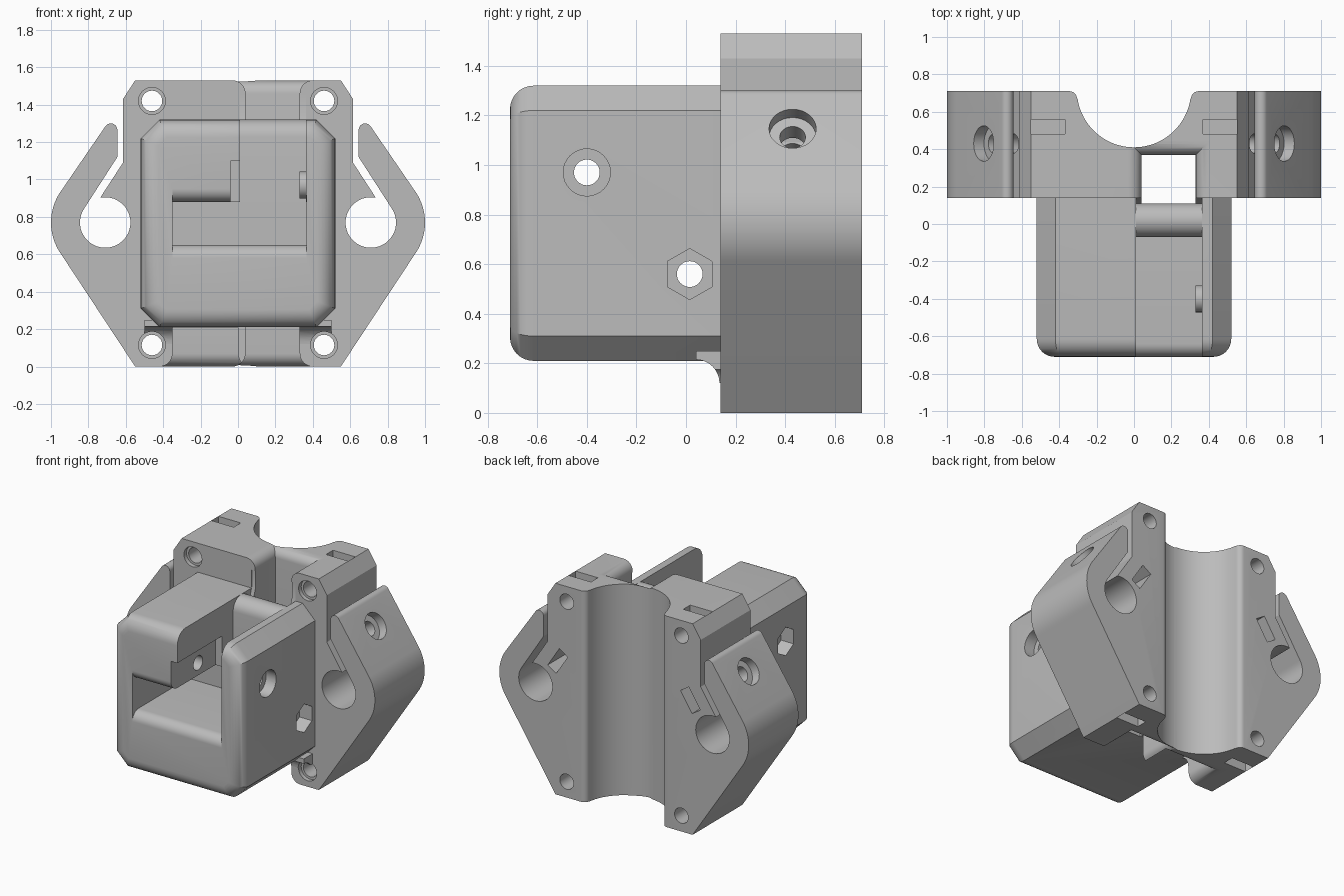
import bpy, bmesh, math
from mathutils import Vector

cube = bpy.data.objects.get("Cube")
if cube:
    bpy.data.objects.remove(cube, do_unlink=True)

grey = bpy.data.materials.new("plain_grey")
grey.use_nodes = True
GREY = (0.5, 0.5, 0.5, 1)
grey.diffuse_color = GREY
grey.node_tree.nodes["Principled BSDF"].inputs["Base Color"].default_value = GREY


def finish(name, bm):
    bmesh.ops.recalc_face_normals(bm, faces=bm.faces)
    mesh = bpy.data.meshes.new(name)
    bm.to_mesh(mesh)
    bm.free()
    mesh.materials.append(grey)
    ob = bpy.data.objects.new(name, mesh)
    bpy.context.collection.objects.link(ob)
    return ob


def arc(cx, cy, r, a0, a1, n=16):
    angles = [math.radians(a0 + (a1 - a0) * i / n) for i in range(n + 1)]
    return [(cx + r * math.cos(a), cy + r * math.sin(a)) for a in angles]


def prism(name, pts, axis, lo, hi):
    """Extrude a flat outline along one axis."""
    place = {"x": lambda p: (lo, *p), "y": lambda p: (p[0], lo, p[1]),
             "z": lambda p: (*p, lo)}[axis]
    bm = bmesh.new()
    face = bm.faces.new([bm.verts.new(place(p)) for p in pts])
    out = bmesh.ops.extrude_face_region(bm, geom=[face])["geom"]
    shift = Vector([(hi - lo) * (axis == a) for a in "xyz"])
    bmesh.ops.translate(bm, vec=shift, verts=[v for v in out if isinstance(v, bmesh.types.BMVert)])
    return finish(name, bm)


def rod(name, p, q, r, n=32):
    """Cylinder or hexagonal bar between two points."""
    p, q = Vector(p), Vector(q)
    bm = bmesh.new()
    bmesh.ops.create_cone(bm, cap_ends=True, segments=n, radius1=r, radius2=r, depth=(q - p).length)
    bm.transform((q - p).to_track_quat("Z", "Y").to_matrix().to_4x4())
    bmesh.ops.translate(bm, vec=(p + q) / 2, verts=bm.verts)
    return finish(name, bm)


def rect(x0, x1, y0, y1):
    return [(x0, y0), (x1, y0), (x1, y1), (x0, y1)]


def flared(name, x0, x1, y0, y1, levels):
    """Loft of rectangles whose mouth widens by the given amount at each height."""
    bm = bmesh.new()
    rings = [[bm.verts.new((x, y, z)) for x, y in rect(x0 - o, x1 + o, y0, y1 + o)]
             for z, o in levels]
    for a, b in zip(rings, rings[1:]):
        for i in range(4):
            bm.faces.new((a[i], a[(i + 1) % 4], b[(i + 1) % 4], b[i]))
    bm.faces.new(rings[0])
    bm.faces.new(rings[-1])
    return finish(name, bm)


def combine(target, tools, operation):
    for tool in tools:
        tool.hide_render = True
        mod = target.modifiers.new(tool.name, "BOOLEAN")
        mod.operation, mod.solver, mod.object = operation, "EXACT", tool
    graph = bpy.context.evaluated_depsgraph_get()
    mesh = bpy.data.meshes.new_from_object(target.evaluated_get(graph))
    target.modifiers.clear()
    target.data = mesh
    for tool in tools:
        bpy.data.objects.remove(tool, do_unlink=True)


# Back plate outline: sloped flank, spring clip, rod hole, shoulder
TOP, FRONT, BACK = 1.53, 0.14, 0.71
half = [(0.55, 0)] + arc(0.71, 0.77, 0.29, -33, 33)
half += arc(0.68, 1.265, 0.035, 33, 180, 10) + [(0.645, 1.12)]
half += arc(0.71, 0.77, 0.135, 33, -281.5, 40)
half += [(0.615, 1.09), (0.615, 1.43), (0.55, TOP)]
body = prism("carriage_body", half + [(-x, z) for x, z in reversed(half)], "y", FRONT, BACK)

# Front housing: chamfered sides and rounded front rim
bm = bmesh.new()
c, w, lo, hi = 0.1, 0.52, 0.21, 1.32
ring = [(w - c, lo), (w, lo + c), (w, hi - c), (w - c, hi)]
ring += [(-x, z) for x, z in reversed(ring)]
face = bm.faces.new([bm.verts.new((x, 0.3, z)) for x, z in ring])
out = bmesh.ops.extrude_face_region(bm, geom=[face])["geom"]
bmesh.ops.translate(bm, vec=(0, -1.01, 0), verts=[v for v in out if isinstance(v, bmesh.types.BMVert)])
rim = [e for e in bm.edges if all(v.co.y < 0 for v in e.verts)]
bmesh.ops.bevel(bm, geom=rim, offset=0.095, segments=8, profile=0.5, affect="EDGES")
housing = finish("housing", bm)

# Gussets under the housing
gusset = [(0.2, 0.12)] + arc(0.04, 0.12, 0.095, 0, 90, 8) + [(0.04, 0.25), (0.2, 0.25)]
gussets = [prism("gusset", gusset, "x", a, b) for a, b in ((-0.5, -0.35), (0.33, 0.5))]
combine(body, [housing] + gussets, "UNION")

cuts = []

# Vertical half-round channel in the back, with softened lips
channel = [(-0.36, 0.8), (-0.36, BACK + 0.001)] + arc(-0.345, 0.67, 0.04, 90, 0, 6)
channel += arc(0, 0.715, 0.305, 188, 352, 40)
channel += arc(0.345, 0.67, 0.04, 180, 90, 6) + [(0.36, BACK + 0.001), (0.36, 0.8)]
cuts.append(prism("channel_cutter", channel, "z", -0.1, 1.7))

# Vertical belt slot with flared mouths
R = 0.07
mouth = [(R * (1 - math.sin(a)), R * (1 - math.cos(a)))
         for a in [math.radians(90 * i / 8) for i in range(9)]]
bottom = [(-0.1, R)] + [(z, o) for z, o in [(d, R - R * math.sqrt(1 - (1 - d / R) ** 2))
                                           for d, _ in reversed(mouth)]]
top = [(TOP - z, o) for z, o in reversed(bottom)]
cuts.append(flared("slot_cutter", 0.04, 0.33, 0.11, 0.37, bottom + top))
cuts.append(flared("lower_recess_cutter", -0.35, 0.0, 0.105, 0.33, bottom + [(0.209, 0)]))

# Housing cavity with rounded front lips
cavity = [(-0.07, 0.88), (-0.07, 0.65)] + arc(-0.64, 0.58, 0.07, 90, 180, 8)
cavity += [(-0.8, 0.58), (-0.8, 0.95)] + arc(-0.64, 0.95, 0.07, 180, 270, 8)
cuts.append(prism("cavity_cutter", cavity, "x", -0.35, 0.365))

# Open top slot ending at a round-topped rear wall
slot = [(-0.8, 0.7), (-0.0705, 0.7)] + arc(0.02, 1.23, 0.09, 180, 0)
slot += [(0.11, 1.23), (0.145, 1.33), (0.145, 1.45), (-0.8, 1.45)]
slot.remove((0.11, 1.23))
cuts.append(prism("top_slot_cutter", slot, "x", 0.01, 0.3645))
cuts.append(prism("corner_notch_cutter", rect(-0.8, -0.2, 0.8, 1.1), "x", -0.04, 0.1))

for s in (-1, 1):
    # Mounting screws and their nut slots
    for z, z0, z1 in ((1.42, 1.33, 1.7), (0.115, -0.1, 0.2)):
        x = 0.46 * s
        cuts.append(rod("screw_cutter", (x, 0, z), (x, 0.9, z), 0.055))
        cuts.append(rod("recess_cutter", (x, 0.0, z), (x, 0.17, z), 0.072))
        cuts.append(prism("nut_slot_cutter", rect(x - 0.09, x + 0.09, 0.48, 0.56), "z", z0, z1))
    # Clamping screw square to the clip's upper slope
    n = Vector((0.839 * s, 0, 0.545))
    t = Vector((-0.545 * s, 0, 0.839))
    p = Vector((0.809 * s, 0.43, 1.15))
    cuts.append(rod("clamp_screw_cutter", p + n * 0.1, p - n * 0.42, 0.052))
    cuts.append(rod("clamp_head_cutter", p + n * 0.1, p - n * 0.07, 0.095))
    m = p - n * 0.33
    corners = [m + n * a + t * b for a, b in ((-.04, -.085), (.04, -.085), (.04, .085), (-.04, .085))]
    cuts.append(prism("clamp_nut_cutter", [(v.x, v.z) for v in corners], "y", 0.34, 0.8))

# Cross screws through the housing: round head on one side, nut on the other
for y, z, head in ((-0.4, 0.97, 1), (0.015, 0.56, -1)):
    cuts.append(rod("cross_screw_cutter", (-0.7, y, z), (0.7, y, z), 0.052))
    cuts.append(rod("cross_head_cutter", (0.7 * head, y, z), (0.44 * head, y, z), 0.095))
    hexagon = arc(y, z, 0.103, 30, 330, 5)
    ends = sorted((-0.7 * head, -0.42 * head))
    cuts.append(prism("cross_nut_cutter", hexagon, "x", *ends))
combine(body, cuts, "DIFFERENCE")

# Spacer boss inside the slot wall
boss = rod("spacer_boss", (0.33, -0.4, 0.97), (0.38, -0.4, 0.97), 0.072)
combine(boss, [rod("boss_cutter", (0.3, -0.4, 0.97), (0.42, -0.4, 0.97), 0.052)], "DIFFERENCE")

for ob in (body, boss):
    bpy.ops.object.select_all(action="DESELECT")
    ob.select_set(True)
    bpy.context.view_layer.objects.active = ob
    bpy.ops.object.shade_smooth_by_angle(angle=math.radians(30))
